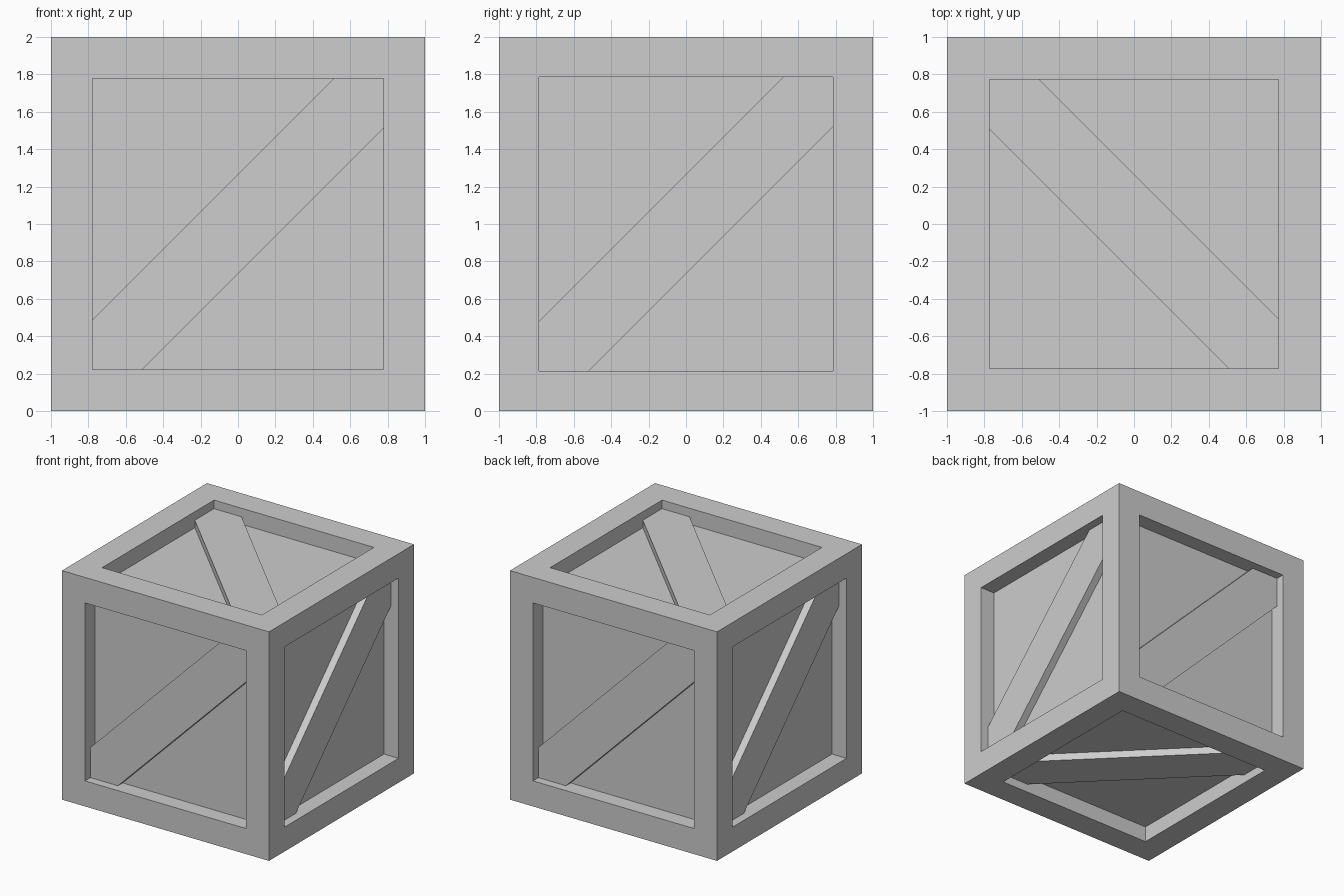
import bpy
import bmesh
from mathutils import Vector

old = bpy.data.objects.get("Cube")
if old:
    bpy.data.objects.remove(old)

PANEL_DEPTH = 0.14     # panel set back from the frame
BRACE_DEPTH = 0.075    # brace face set back from the frame
BRACE_HALF = 0.265     # half brace width, measured along the opening edge
OPENING = {"x": 0.787, "y": 0.777, "z": 0.772}
GREY = (0.61, 0.61, 0.61, 1)

grey = bpy.data.materials.new("plain grey")
grey.use_nodes = True
grey.diffuse_color = GREY
grey.node_tree.nodes["Principled BSDF"].inputs["Base Color"].default_value = GREY


def add_object(name, bm):
    bmesh.ops.recalc_face_normals(bm, faces=bm.faces)
    mesh = bpy.data.meshes.new(name)
    bm.to_mesh(mesh)
    bm.free()
    mesh.materials.append(grey)
    obj = bpy.data.objects.new(name, mesh)
    bpy.context.collection.objects.link(obj)


# Crate body: a cube whose six sides are inset and pushed in
bm = bmesh.new()
bmesh.ops.create_cube(bm, size=2)
bmesh.ops.translate(bm, verts=bm.verts, vec=(0, 0, 1))
bm.normal_update()
for side in list(bm.faces):
    axis = max("xyz", key=lambda a: abs(getattr(side.normal, a)))
    bmesh.ops.inset_individual(bm, faces=[side], thickness=1 - OPENING[axis],
                               use_even_offset=True)
    pushed = bmesh.ops.extrude_discrete_faces(bm, faces=[side])["faces"][0]
    pushed.normal_update()
    bmesh.ops.translate(bm, verts=pushed.verts, vec=pushed.normal * -PANEL_DEPTH)
add_object("crate_body", bm)


# Diagonal braces: a strip along u + v, trimmed to the opening corners
def brace(name, normal, u, v, half):
    n, u, v = Vector(normal), Vector(u), Vector(v)
    cut = half - BRACE_HALF
    outline = [(-half, -half), (-cut, -half), (half, cut),
               (half, half), (cut, half), (-half, -cut)]
    bm = bmesh.new()
    base = n * (1 - PANEL_DEPTH) + Vector((0, 0, 1))
    face = bm.faces.new([bm.verts.new(base + u * a + v * b) for a, b in outline])
    top = bmesh.ops.extrude_face_region(bm, geom=[face])["geom"]
    bmesh.ops.translate(bm, vec=n * (PANEL_DEPTH - BRACE_DEPTH),
                        verts=[g for g in top if isinstance(g, bmesh.types.BMVert)])
    add_object(name, bm)


UP = (0, 0, 1)
for name, normal, u, v, axis in (
    ("front_brace", (0, -1, 0), (1, 0, 0), UP, "y"),
    ("back_brace", (0, 1, 0), (-1, 0, 0), UP, "y"),
    ("left_brace", (1, 0, 0), (0, 1, 0), UP, "x"),
    ("right_brace", (-1, 0, 0), (0, -1, 0), UP, "x"),
    ("top_brace", UP, (1, 0, 0), (0, -1, 0), "z"),
    ("bottom_brace", (0, 0, -1), (1, 0, 0), (0, -1, 0), "z"),
):
    brace(name, normal, u, v, OPENING[axis])
